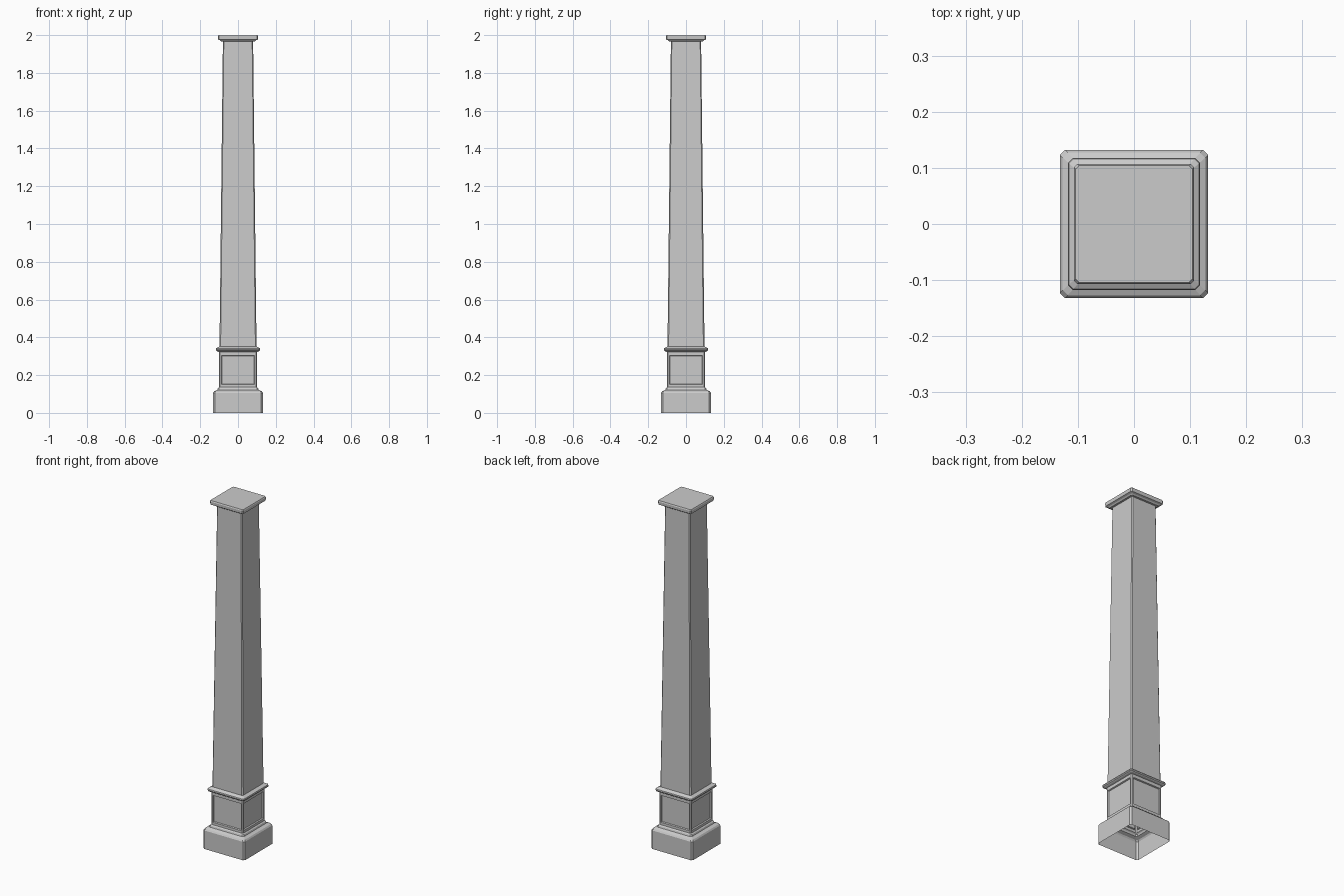
import bpy, bmesh

if "Cube" in bpy.data.objects:
    bpy.data.objects.remove(bpy.data.objects["Cube"])

# Each profile row: height, half width, corner chamfer
plinth = [(0, .132, .009), (.106, .132, .009), (.114, .127, .009),
          (.118, .118, .008), (.122, .110, .008), (.131, .107, .007), (.136, .101, .006)]
pedestal = [(.136, .101, .006), (.144, .101, .006), (.311, .101, .006), (.323, .101, .006)]
collar = [(.323, .101, .006), (.326, .110, .007), (.330, .116, .008), (.336, .118, .009),
          (.342, .116, .008), (.346, .109, .007), (.352, .098, .006)]
shaft = [(.352, .098, .006), (1.966, .080, .005)]
cap = [(1.966, .080, .005), (1.967, .090, .005), (1.973, .096, .005), (1.977, .106, .006),
       (1.994, .107, .006), (2.0, .104, .006)]


def build(name, profile, close_top=False, panel_band=None):
    """Stack chamfered-square rings into an open shell."""
    bm = bmesh.new()
    rings = []
    for z, h, c in profile:
        k = h - c
        pts = [(k, -h), (h, -k), (h, k), (k, h), (-k, h), (-h, k), (-h, -k), (-k, -h)]
        rings.append([bm.verts.new((x, y, z)) for x, y in pts])
    panels = []
    for r, (a, b) in enumerate(zip(rings, rings[1:])):
        for i in range(8):
            j = (i + 1) % 8
            f = bm.faces.new((a[i], a[j], b[j], b[i]))
            if r == panel_band and i % 2 == 1:
                panels.append(f)
    if close_top:
        bm.faces.new(rings[-1])
    bm.normal_update()
    # Recessed panels with a stepped border
    if panels:
        bmesh.ops.inset_individual(bm, faces=panels, thickness=.009, depth=0)
        bmesh.ops.inset_individual(bm, faces=panels, thickness=.004, depth=-.007)
    me = bpy.data.meshes.new(name)
    bm.to_mesh(me)
    bm.free()
    ob = bpy.data.objects.new(name, me)
    bpy.context.collection.objects.link(ob)
    return ob


build("plinth", plinth)
build("pedestal", pedestal, panel_band=1)
build("collar", collar)
build("shaft", shaft)
build("cap", cap, close_top=True)
